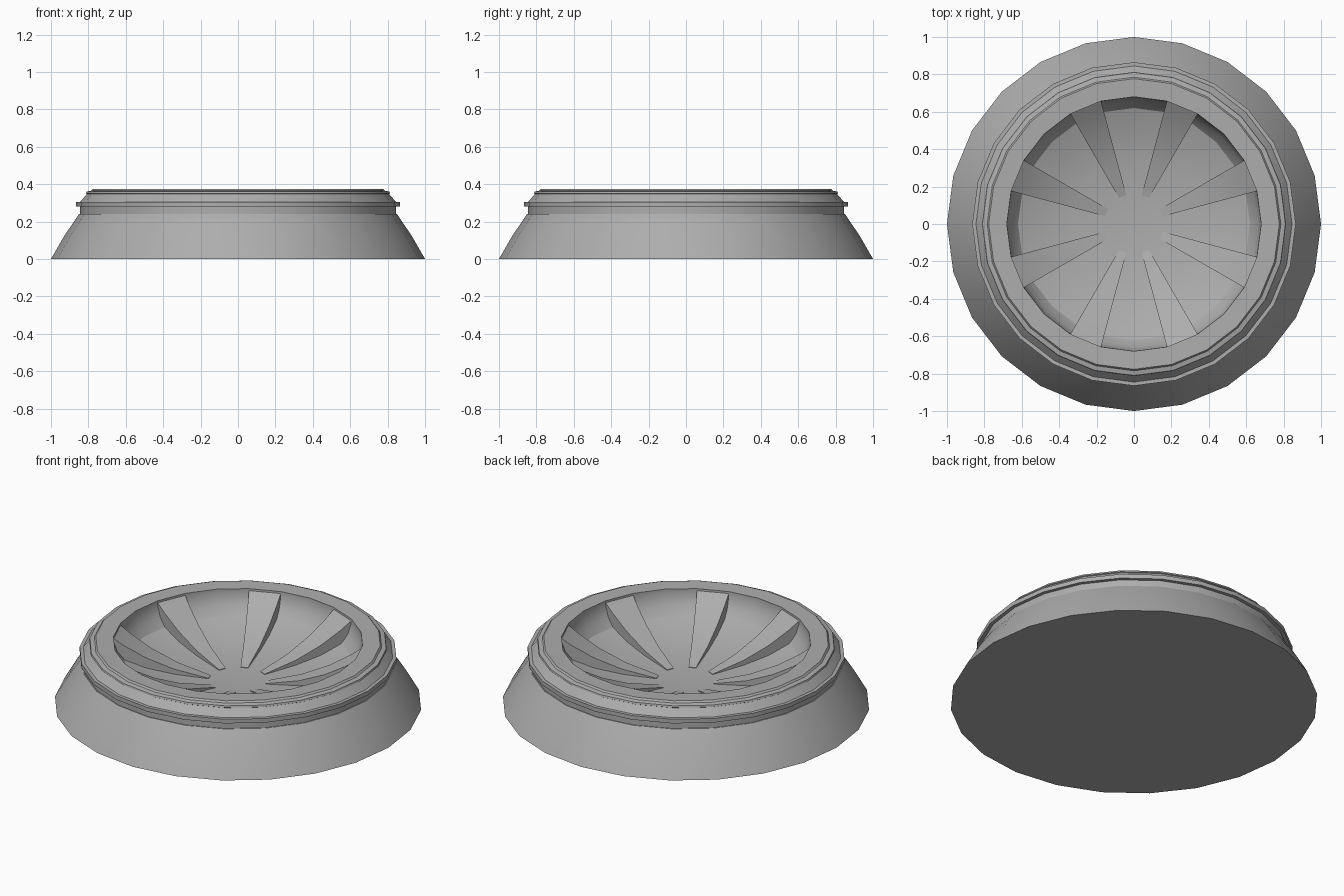
import bpy, bmesh
from math import cos, sin, radians

if "Cube" in bpy.data.objects:
    bpy.data.objects.remove(bpy.data.objects["Cube"])

SIDES = 24
STEP = 360 / SIDES

# Dark grey used on every part
grey = bpy.data.materials.new("dark_grey")
grey.diffuse_color = (0.42, 0.42, 0.42, 1)
grey.use_nodes = True
grey.node_tree.nodes["Principled BSDF"].inputs["Base Color"].default_value = grey.diffuse_color


def polar(r, deg, z):
    return (r * cos(radians(deg)), r * sin(radians(deg)), z)


def finish(bm, name, angle):
    bmesh.ops.remove_doubles(bm, verts=bm.verts[:], dist=1e-5)
    bmesh.ops.recalc_face_normals(bm, faces=bm.faces[:])
    mesh = bpy.data.meshes.new(name)
    bm.to_mesh(mesh)
    bm.free()
    mesh.materials.append(grey)
    obj = bpy.data.objects.new(name, mesh)
    bpy.context.collection.objects.link(obj)
    bpy.ops.object.select_all(action='DESELECT')
    obj.select_set(True)
    bpy.context.view_layer.objects.active = obj
    bpy.ops.object.shade_smooth_by_angle(angle=radians(angle))
    return obj


def lathe(name, profile, angle=25):
    bm = bmesh.new()
    rings = []
    for r, z in profile:
        if r == 0:
            rings.append([bm.verts.new((0, 0, z))] * SIDES)
        else:
            rings.append([bm.verts.new(polar(r, i * STEP, z)) for i in range(SIDES)])
    for a, b in zip(rings, rings[1:]):
        for i in range(SIDES):
            j = (i + 1) % SIDES
            bm.faces.new(list(dict.fromkeys((a[i], a[j], b[j], b[i]))))
    return finish(bm, name, angle)


# Bowl floor profile, from the lip inwards to the hub
floor = [(0.68, 0.345), (0.66, 0.285), (0.62, 0.235), (0.5, 0.19),
         (0.35, 0.16), (0.16, 0.14)]

# Body: flared skirt, collar, flange, stepped rim and bowl
outer = [(0, 0), (1, 0), (0.928, 0.125), (0.85, 0.24), (0.845, 0.24), (0.845, 0.28),
         (0.865, 0.28), (0.865, 0.305), (0.845, 0.305), (0.808, 0.347), (0.813, 0.35),
         (0.81, 0.36), (0.785, 0.365), (0.777, 0.375), (0.68, 0.372)]
lathe("body", outer + floor + [(0, 0.14)])

# Radial ribs: raised strips one segment wide, sweeping from the lip to the hub
rib_top = [(0.68, 0.36), (0.62, 0.318), (0.5, 0.25), (0.35, 0.19), (0.16, 0.143)]
rib_side = rib_top + [(r, z - 0.004) for r, z in reversed(floor)]


def rib(index):
    bm = bmesh.new()
    start = 15 + index * 45
    a, b = ([bm.verts.new(polar(r, d, z)) for r, z in rib_side]
            for d in (start, start + STEP))
    bm.faces.new(a)
    bm.faces.new(b)
    n = len(rib_side)
    for i in range(n):
        j = (i + 1) % n
        bm.faces.new((a[i], a[j], b[j], b[i]))
    return finish(bm, f"bowl_rib_{index + 1}", 30)


for k in range(8):
    rib(k)
